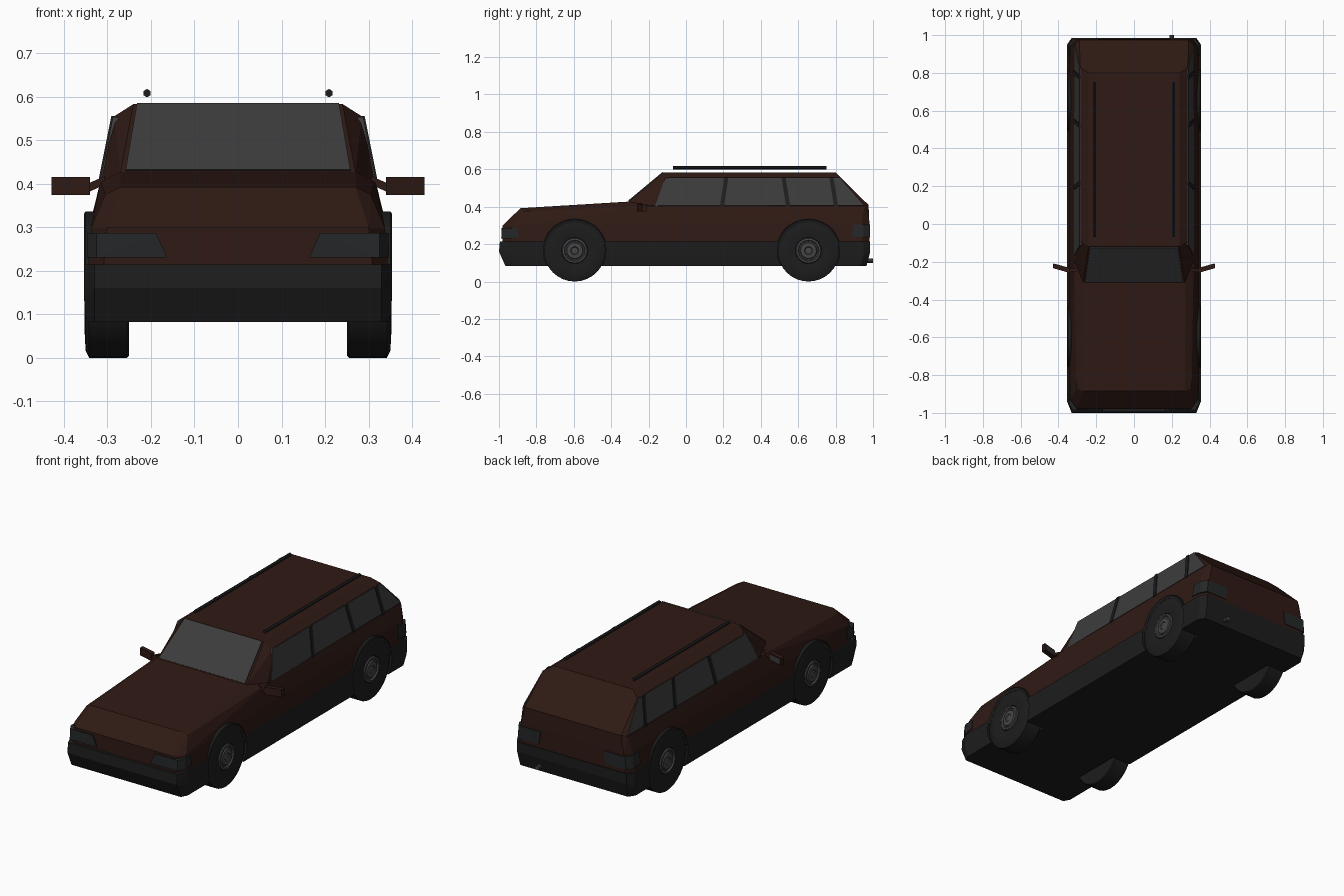
import bpy, bmesh, math
from mathutils import Matrix, Vector

if "Cube" in bpy.data.objects:
    bpy.data.objects.remove(bpy.data.objects["Cube"])


def mat(name, r, g, b):
    m = bpy.data.materials.new(name)
    m.diffuse_color = (r, g, b, 1)
    m.use_nodes = True
    m.node_tree.nodes["Principled BSDF"].inputs["Base Color"].default_value = m.diffuse_color
    return m


PAINT = mat("paint", 0.028, 0.010, 0.007)
TRIM = mat("dark_trim", 0.012, 0.012, 0.012)
GLASS = mat("glass", 0.045, 0.045, 0.045)
LAMP = mat("lamp", 0.018, 0.019, 0.02)
METAL = mat("metal", 0.06, 0.06, 0.06)


def finish(bm, name, material, smooth=False):
    bmesh.ops.recalc_face_normals(bm, faces=bm.faces)
    me = bpy.data.meshes.new(name)
    bm.to_mesh(me)
    bm.free()
    ob = bpy.data.objects.new(name, me)
    bpy.context.collection.objects.link(ob)
    if material:
        me.materials.append(material)
    if smooth:
        bpy.context.view_layer.objects.active = ob
        ob.select_set(True)
        bpy.ops.object.shade_smooth_by_angle(angle=math.radians(35))
        ob.select_set(False)
    return ob


def hull(name, pts, material, mirror=False):
    """Convex solid around points, optionally including their mirror images."""
    bm = bmesh.new()
    for x, y, z in pts:
        bm.verts.new((x, y, z))
        if mirror:
            bm.verts.new((-x, y, z))
    r = bmesh.ops.convex_hull(bm, input=bm.verts)
    junk = {v for v in r["geom_interior"] if isinstance(v, bmesh.types.BMVert) and v.is_valid}
    bmesh.ops.delete(bm, geom=list(junk), context='VERTS')
    bmesh.ops.dissolve_limit(bm, angle_limit=0.01, verts=bm.verts, edges=bm.edges)
    return finish(bm, name, material)


def lathe(name, profile, side, y, z, material, start=0.0, angle=2 * math.pi, steps=32, closed=False):
    """Spin an (x, radius) profile about a sideways axle."""
    bm = bmesh.new()
    vs = [bm.verts.new((x, r * math.cos(start), r * math.sin(start))) for x, r in profile]
    es = [bm.edges.new(p) for p in zip(vs, vs[1:])]
    if closed:
        es.append(bm.edges.new((vs[-1], vs[0])))
    bmesh.ops.spin(bm, geom=vs + es, cent=(0, 0, 0), axis=(1, 0, 0), angle=angle, steps=steps)
    bmesh.ops.remove_doubles(bm, verts=bm.verts, dist=1e-5)
    bmesh.ops.transform(bm, matrix=Matrix.Translation((0, y, z)) @ Matrix.Diagonal((side, 1, 1, 1)), verts=bm.verts)
    return finish(bm, name, material, True)


def tube(name, a, b, r, sides, material):
    a, b = Vector(a), Vector(b)
    bm = bmesh.new()
    m = Matrix.Translation((a + b) / 2) @ (b - a).to_track_quat('Z', 'Y').to_matrix().to_4x4()
    bmesh.ops.create_cone(bm, cap_ends=True, segments=sides, radius1=r, radius2=r, depth=(b - a).length, matrix=m)
    return finish(bm, name, material)


def side_panel(name, yz, side, out, material):
    """Thin plate lying on the sloping cabin side."""
    pts = []
    for y, z in yz:
        x = 0.315 - (z - 0.40) * 0.2
        pts += [(side * (x + out), y, z), (side * (x - 0.01), y, z)]
    return hull(name, pts, material)


# Painted lower body and hood
body = hull("body", [
    (.31, -.98, .20), (.345, -.93, .20), (.345, .94, .20), (.32, .98, .20),
    (.30, -.98, .30), (.337, -.93, .30), (.337, .94, .32), (.31, .98, .32),
    (.27, -.885, .392), (.305, -.87, .375), (.27, -.31, .427), (.316, -.20, .405),
    (.316, .955, .405), (.29, .976, .41)], PAINT, True)

# Cabin
hull("cabin", [
    (.27, -.31, .425), (.315, -.20, .40), (.24, -.12, .583), (.284, -.09, .555),
    (.24, .80, .583), (.284, .825, .555), (.29, .975, .41), (.315, .955, .40)], PAINT, True)

# Bumpers and sill cladding as one dark lower shell
cladding = hull("lower_cladding", [
    (.33, -.965, .082), (.348, -.93, .082), (.348, .93, .082), (.325, .965, .082),
    (.33, -1.0, .16), (.33, -.995, .215), (.354, -.94, .215), (.354, -.94, .14),
    (.354, .95, .215), (.354, .95, .14), (.33, .985, .215), (.33, .985, .16)], TRIM, True)

# Wheels, arches and wheel wells
WHEEL_Z = 0.165
for end, wy in (("front", -.595), ("rear", .655)):
    for label, s in (("right", 1), ("left", -1)):
        well = lathe("well_cutter", [(.235, 0), (.235, .167), (.45, .167), (.45, 0)], s, wy, WHEEL_Z, None)
        well.hide_render = True
        well.hide_viewport = True
        for target in (body, cladding):
            mod = target.modifiers.new("wheel_well", 'BOOLEAN')
            mod.operation = 'DIFFERENCE'
            mod.solver = 'EXACT'
            mod.object = well
        lathe(f"{end}_{label}_tyre",
              [(.25, 0), (.25, .16), (.255, .165), (.342, .165), (.35, .148), (.352, .11), (.347, .07), (.335, .068), (.335, 0)],
              s, wy, WHEEL_Z, TRIM)
        lathe(f"{end}_{label}_hub",
              [(.335, .070), (.352, .066), (.353, .056), (.345, .052), (.345, .046), (.352, .042), (.354, .022), (.350, .018), (.352, 0)],
              s, wy, WHEEL_Z, METAL, steps=24)
        lathe(f"{end}_{label}_arch",
              [(.30, .171), (.350, .171), (.354, .166), (.350, .150), (.30, .150)],
              s, wy, WHEEL_Z, TRIM, start=0.2, angle=math.pi - 0.4, steps=20, closed=True)

# Windscreen, resting on the sloping front of the cabin
hull("windscreen", [(.258, -.309, .433), (.232, -.126, .585), (.258, -.29, .42), (.232, -.11, .57)], GLASS, True)

for label, s in (("right", 1), ("left", -1)):
    # Side windows and the pillars dividing them
    side_panel(f"{label}_side_glass",
               [(-.165, .405), (-.112, .553), (.825, .553), (.95, .41)], s, .003, GLASS)
    for i, (top, bottom) in enumerate(((.215, .193), (.522, .546), (.778, .802))):
        w = .011
        side_panel(f"{label}_pillar_{i + 1}",
                   [(bottom - w, .403), (bottom + w, .403), (top + w, .555), (top - w, .555)], s, .007, TRIM)

    # Wraparound lamps
    hull(f"{label}_headlamp", [(s * x, y, z) for x, y, z in (
        (.163, -.988, .23), (.188, -.986, .287), (.325, -.988, .23), (.325, -.984, .287),
        (.347, -.95, .23), (.345, -.95, .287), (.347, -.895, .237), (.345, -.90, .287),
        (.19, -.93, .23), (.19, -.93, .285))], LAMP)
    hull(f"{label}_tail_lamp", [(s * x, y, z) for x, y, z in (
        (.20, .984, .235), (.19, .984, .305), (.328, .984, .235), (.322, .984, .305),
        (.348, .95, .235), (.344, .95, .305), (.348, .885, .24), (.344, .895, .305),
        (.2, .93, .235), (.2, .93, .305))], LAMP)

    # Door mirror with its arm and glass
    hull(f"{label}_mirror", [(s * x, y + d, z) for x, y in ((.34, -.247), (.428, -.222))
                             for d in (-.012, .012) for z in (.374, .415)], PAINT)
    hull(f"{label}_mirror_glass", [(s * x, y + d, z) for x, y in ((.347, -.245), (.421, -.224))
                                   for d in (0, .014) for z in (.380, .409)], GLASS)
    hull(f"{label}_mirror_arm", [(s * x, y, z + d) for x, z in ((.305, .408), (.345, .39))
                                 for y in (-.255, -.235) for d in (-.01, .01)], PAINT)

    # Roof rail
    tube(f"{label}_roof_rail", (s * .209, -.07, .608), (s * .209, .75, .608), .0095, 6, TRIM)

# Exhaust tip
tube("exhaust_tip", (.2, .93, .112), (.2, 1.0, .112), .012, 10, METAL)
